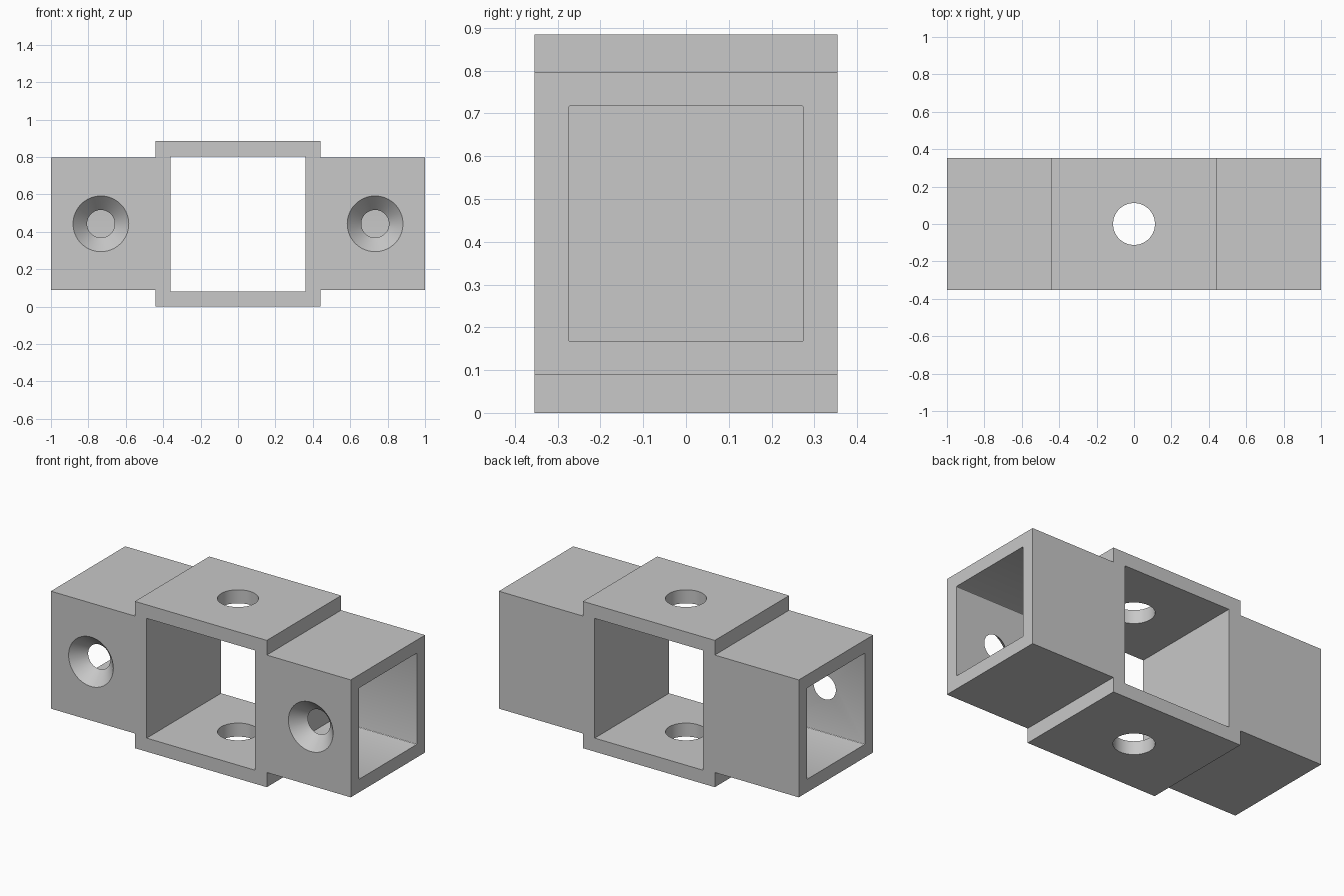
import bpy, bmesh, math
from mathutils import Matrix, Vector

cube = bpy.data.objects.get("Cube")
if cube:
    bpy.data.objects.remove(cube, do_unlink=True)

MID = 0.4425      # height of the centre line
DEPTH = 0.354     # half depth of the whole body
ARM = 0.354       # half height of the side arms
HUB = 0.44        # half width of the central frame
WALL = 0.079      # wall thickness

grey = bpy.data.materials.new("light grey")
grey.use_nodes = True
grey.diffuse_color = (0.58, 0.58, 0.58, 1)
grey.node_tree.nodes["Principled BSDF"].inputs["Base Color"].default_value = (0.58, 0.58, 0.58, 1)


def make(name, bm):
    bmesh.ops.recalc_face_normals(bm, faces=bm.faces)
    mesh = bpy.data.meshes.new(name)
    bm.to_mesh(mesh)
    bm.free()
    mesh.materials.append(grey)
    ob = bpy.data.objects.new(name, mesh)
    bpy.context.collection.objects.link(ob)
    return ob


def box(name, lo, hi, round_x=0):
    """Box between two corners, optionally rounding the edges along x."""
    lo, hi = Vector(lo), Vector(hi)
    bm = bmesh.new()
    bmesh.ops.create_cube(bm, size=1, matrix=Matrix.Translation((lo + hi) / 2)
                          @ Matrix.Diagonal((*(hi - lo), 1)))
    if round_x:
        edges = [e for e in bm.edges if abs(e.verts[0].co.x - e.verts[1].co.x) > 0.01]
        bmesh.ops.bevel(bm, geom=edges, offset=round_x, segments=3, profile=0.5, affect='EDGES')
    return make(name, bm)


def cone(name, r1, r2, length, matrix):
    bm = bmesh.new()
    bmesh.ops.create_cone(bm, cap_ends=True, segments=64, radius1=r1, radius2=r2,
                          depth=length, matrix=matrix)
    return make(name, bm)


# Body: stepped cross silhouette extruded through the depth
quarter = [(1, ARM), (HUB, ARM), (HUB, MID)]
outline = (quarter + [(-x, z) for x, z in reversed(quarter)]
           + [(-x, -z) for x, z in quarter] + [(x, -z) for x, z in reversed(quarter)])
bm = bmesh.new()
face = bm.faces.new([bm.verts.new((x, -DEPTH, MID + z)) for x, z in outline])
ext = bmesh.ops.extrude_face_region(bm, geom=[face])
bmesh.ops.translate(bm, vec=(0, 2 * DEPTH, 0),
                    verts=[v for v in ext["geom"] if isinstance(v, bmesh.types.BMVert)])
body = make("bracket_body", bm)

# Central square opening and the vertical hole through top and bottom
cutters = [
    box("frame_opening_cutter", (-0.361, -0.5, MID - 0.361), (0.361, 0.5, MID + 0.361)),
    cone("vertical_hole_cutter", 0.112, 0.112, 1.2, Matrix.Translation((0, 0, MID))),
]

# Hollow arms, open at the ends, with a countersunk hole in the front wall
inner = DEPTH - WALL
EXTRA = 0.01
slope = 0.075 / WALL
for side, s in (("left", 1), ("right", -1)):
    xs = sorted((s * HUB, s * 1.1))
    cutters.append(box(side + "_arm_cavity_cutter", (xs[0], -inner, MID - inner),
                       (xs[1], inner, MID + inner), round_x=0.005))
    m = (Matrix.Translation((s * 0.733, -DEPTH + WALL / 2, MID))
         @ Matrix.Rotation(-math.pi / 2, 4, 'X'))
    cutters.append(cone(side + "_countersink_cutter", 0.149 + slope * EXTRA,
                        0.074 - slope * EXTRA, WALL + 2 * EXTRA, m))

# Apply the cuts and discard the cutters
bpy.ops.object.select_all(action='DESELECT')
bpy.context.view_layer.objects.active = body
body.select_set(True)
for c in cutters:
    c.hide_render = True
    mod = body.modifiers.new(c.name, 'BOOLEAN')
    mod.operation = 'DIFFERENCE'
    mod.solver = 'EXACT'
    mod.object = c
    bpy.ops.object.modifier_apply(modifier=mod.name)
    bpy.data.objects.remove(c, do_unlink=True)

bpy.ops.object.shade_smooth_by_angle(angle=math.radians(30))
